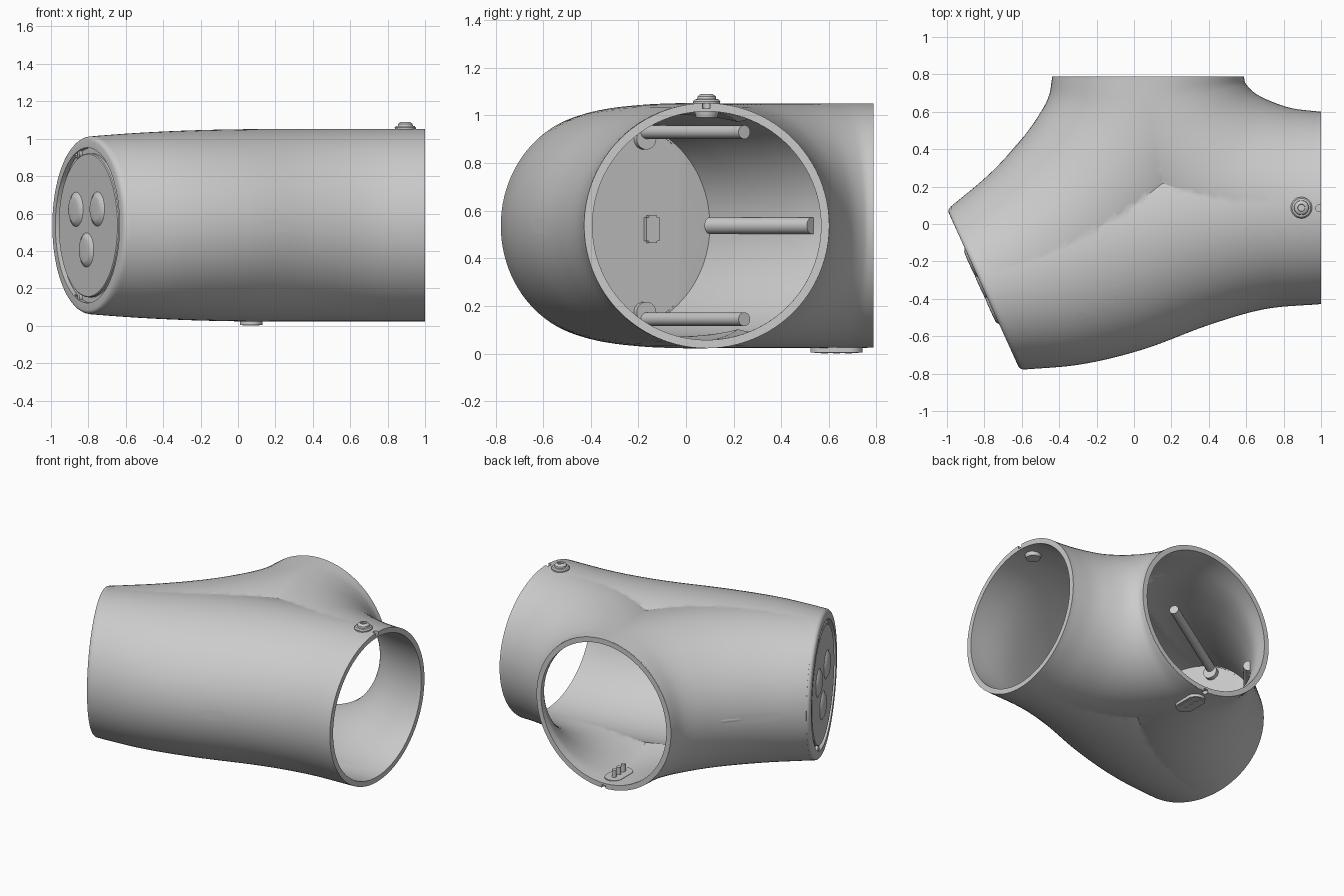
import bpy, bmesh, math
from mathutils import Vector, Matrix

if "Cube" in bpy.data.objects:
    bpy.data.objects.remove(bpy.data.objects["Cube"])

ZC, WALL, EPS = 0.537, 0.035, 0.003
AXIS = Vector((-0.911, -0.413, 0))      # outward direction of the slanted end
SIDE = Vector((0.413, -0.911, 0))       # horizontal direction across that end
END = Vector((-0.805, -0.35, ZC))       # centre of that end


def new_object(name, bm):
    bmesh.ops.recalc_face_normals(bm, faces=bm.faces)
    me = bpy.data.meshes.new(name)
    bm.to_mesh(me)
    bm.free()
    ob = bpy.data.objects.new(name, me)
    bpy.context.collection.objects.link(ob)
    return ob


def smooth(ob, angle=30):
    bpy.ops.object.select_all(action='DESELECT')
    ob.select_set(True)
    bpy.context.view_layer.objects.active = ob
    bpy.ops.object.shade_smooth_by_angle(angle=math.radians(angle))


def boolean(ob, tool, op):
    tool.hide_render = True
    bpy.context.view_layer.objects.active = ob
    m = ob.modifiers.new("bool", 'BOOLEAN')
    m.operation, m.solver, m.object = op, 'EXACT', tool
    bpy.ops.object.modifier_apply(modifier=m.name)
    bpy.data.objects.remove(tool, do_unlink=True)


def spline(pts, t):
    p = [Vector(q) for q in pts]
    p = [2 * p[0] - p[1]] + p + [2 * p[-1] - p[-2]]
    n = len(pts) - 1
    i = min(int(t * n), n - 1)
    f = t * n - i
    a, b, c, d = p[i:i + 4]
    return 0.5 * (2 * b + (c - a) * f + (2 * a - 5 * b + 4 * c - d) * f * f
                  + (3 * b - a - 3 * c + d) * f ** 3)


# Tube lofted between two plan-view edge curves, elliptical sections
def tube(name, e1, e2, height, shrink=0.0, t0=0.0, t1=1.0, rim=0.0, pre=None, post=None, n=96):
    ts = [t0 + (t1 - t0) * i / 44 for i in range(45)]
    if rim:
        ts = [0, 0.001, 0.003, 0.006, 0.01, 0.015] + ts[1:]
    secs = []
    for t in ts:
        k = 1 - min(t / 0.015, 1)
        s = shrink + rim * (1 - math.sqrt(1 - k * k))
        secs.append((spline(e1, t), spline(e2, t), height(t) - s, s))
    for shift, at in ((pre, 0), (post, len(secs))):
        if shift:
            a, b, h, s = secs[0 if at == 0 else -1]
            secs.insert(at, (a + Vector(shift), b + Vector(shift), h, s))
    bm = bmesh.new()
    rings = []
    for a, b, h, s in secs:
        c, hv = (a + b) / 2, (b - a) / 2
        hv = hv * (1 - s / hv.length)
        ring = []
        for j in range(n):
            w = math.tau * j / n
            q = c + hv * math.cos(w)
            ring.append(bm.verts.new((q.x, q.y, ZC + h * math.sin(w))))
        rings.append(ring)
    for r, q in zip(rings, rings[1:]):
        for j in range(n):
            bm.faces.new((r[j], r[(j + 1) % n], q[(j + 1) % n], q[j]))
    bm.faces.new(rings[0])
    bm.faces.new(rings[-1])
    return new_object(name, bm)


# Turned part: (radius, height) profile around an axis
def lathe(name, prof, origin, axis, n=32):
    bm = bmesh.new()
    rot = Vector(axis).to_track_quat('Z', 'Y').to_matrix().to_4x4()
    rings = [[bm.verts.new((r * math.cos(math.tau * j / n), r * math.sin(math.tau * j / n), z))
              for j in range(n)] for r, z in prof]
    for r, q in zip(rings, rings[1:]):
        for j in range(n):
            bm.faces.new((r[j], r[(j + 1) % n], q[(j + 1) % n], q[j]))
    bm.faces.new(rings[0])
    bm.faces.new(rings[-1])
    bm.transform(Matrix.Translation(origin) @ rot)
    return new_object(name, bm)


def rod(name, a, b, r, n=24):
    a, b = Vector(a), Vector(b)
    return lathe(name, [(r, 0), (r, (b - a).length)], a, b - a, n)


def on_end(u, v, s=0.0):
    return END + SIDE * u + Vector((0, 0, v)) + AXIS * s


def main_height(t):
    return 0.474 + 0.041 * (1 - (1 - min(t / 0.6, 1)) ** 2)


def full_height(t):
    return 0.515


# Edge curves of the three tubes: slant to +x, slant to +y, +x to +y
A = ([(-.61, -.78), (-.28, -.75), (.05, -.67), (.4, -.54), (.7, -.455), (1, -.428)],
     [(-1, .08), (-.7, .24), (-.35, .42), (.1, .56), (.55, .6), (1, .602)])
B = ([(-.61, -.78), (-.2, -.6), (.2, -.3), (.45, .05), (.57, .4), (.59, .788)],
     [(-1, .08), (-.78, .265), (-.62, .435), (-.52, .57), (-.46, .68), (-.44, .788)])
C = ([(1, -.428), (.7, -.4), (.2, -.25), (-.15, .1), (-.38, .5), (-.44, .788)],
     [(1, .602), (.85, .62), (.74, .655), (.65, .7), (.6, .75), (.59, .788)])
PX, PY = (.06, 0), (0, .06)

# Outer shell
body = tube("pipe_body", *A, main_height, rim=0.022)
boolean(body, tube("tool", *B, main_height, EPS, t0=0.016), 'UNION')
boolean(body, tube("tool", *C, full_height, EPS * 0.7, t0=0.002, t1=0.998), 'UNION')
# Hollow inside
boolean(body, tube("tool", *A, main_height, WALL, t0=0.055, post=PX), 'DIFFERENCE')
boolean(body, tube("tool", *B, main_height, WALL + EPS, t0=0.058, post=PY), 'DIFFERENCE')
boolean(body, tube("tool", *C, full_height, WALL + EPS * 0.7, pre=PX, post=PY), 'DIFFERENCE')
# Recess in the slanted end
boolean(body, lathe("tool", [(.415, -.025), (.415, .05)], END, AXIS, 96), 'DIFFERENCE')


# Long oval grooves in the shell
def groove(centre, direction, length, r):
    bm = bmesh.new()
    bmesh.ops.create_uvsphere(bm, u_segments=24, v_segments=24, radius=1)
    rot = Vector(direction).to_track_quat('Z', 'Y').to_matrix().to_4x4()
    bm.transform(Matrix.Translation(centre) @ rot @ Matrix.Diagonal((r, r, length, 1)))
    boolean(body, new_object("tool", bm), 'DIFFERENCE')


for m in (1, -1):
    groove((-.19, -.42, ZC + m * .43), (.33, .24, m * .06), .2, .033)
groove((.22, -.612, ZC), (.35, .13, 0), .12, .033)
groove((-.745, .283, ZC), (.68, .73, 0), .27, .033)
# Small notches beside the two fittings
boolean(body, rod("tool", (.99, .085, 1.03), (.99, .085, 1.1), .018), 'DIFFERENCE')
boolean(body, rod("tool", (.075, .778, -.02), (.075, .778, .045), .018), 'DIFFERENCE')
smooth(body)

# End plate with three raised buttons
smooth(lathe("end_plate", [(.385, -.04), (.385, -.009), (.38, -.004)], END, AXIS, 96))
for i, (u, v) in enumerate([(-.157, .085), (.12, .087), (-.02, -.132)]):
    smooth(lathe(f"end_button_{i}", [(.095, -.01), (.092, -.003), (.078, .004), (.07, .01),
                                     (.062, .012), (.03, .013)], on_end(u, v), AXIS), 50)

# End screws and the long posts behind them
for m, tag in ((1, "top"), (-1, "bottom")):
    smooth(lathe(f"end_screw_{tag}", [(.028, -.04), (.028, -.008), (.022, -.002), (.013, -.002),
                                      (.011, -.012)], on_end(-.148, m * .385), AXIS))
    smooth(rod(f"post_{tag}", (-.8, -.19, ZC + m * .393), (-.12, .245, ZC + m * .393), .029))
    smooth(lathe(f"post_collar_{tag}", [(.045, 0), (.045, .03), (.03, .03)],
                 on_end(-.148, m * .365, -.09), -AXIS))
smooth(rod("side_boss", (-.86, .1, ZC), (-.49, .53, ZC), .035))

# Small rounded block on the inner face of the end
bm = bmesh.new()
bmesh.ops.create_cube(bm, size=1)
rot = Matrix.Rotation(math.atan2(SIDE.y, SIDE.x), 4, 'Z')
bm.transform(Matrix.Translation(on_end(-.18, -.015, -.1)) @ rot @ Matrix.Diagonal((.058, .03, .117, 1)))
bmesh.ops.bevel(bm, geom=[e for e in bm.edges if abs((e.verts[0].co - e.verts[1].co).dot(AXIS)) > .02],
                offset=.01, segments=4, affect='EDGES')
smooth(new_object("inner_block", bm))

# Round fitting on top of the +x opening
smooth(lathe("top_fitting", [(.045, -.06), (.055, -.02), (.057, .008), (.05, .016), (.04, .018), (.038, .028),
                             (.028, .037), (.02, .039), (.018, .03)], (.895, .087, 1.051), (0, 0, 1)))
bm = bmesh.new()
bmesh.ops.create_cube(bm, size=1)
bm.transform(Matrix.Translation((.895, .087, 1.083)) @ Matrix.Diagonal((.036, .008, .01, 1)))
new_object("fitting_bar", bm)


# Flat oval plate with three pins under the +y opening
def oval(name, w, l, z0, z1):
    bm = bmesh.new()
    vs = []
    for j in range(32):
        a = math.tau * (j + .5) / 32
        y = (l - w) * (1 if math.sin(a) > 0 else -1) + w * math.sin(a)
        vs.append(bm.verts.new((.07 + w * math.cos(a), .632 + y, z0)))
    f = bm.faces.new(vs)
    up = bmesh.ops.extrude_face_region(bm, geom=[f])
    bmesh.ops.translate(bm, verts=[v for v in up["geom"] if isinstance(v, bmesh.types.BMVert)],
                        vec=(0, 0, z1 - z0))
    return new_object(name, bm)


smooth(oval("contact_plate", .06, .11, .005, .066))
smooth(oval("contact_plate_face", .045, .093, .002, .01))
for i in (-1, 0, 1):
    smooth(rod(f"contact_pin_{i + 1}", (.07, .632 + i * .05, 0), (.07, .632 + i * .05, .115), .015))
